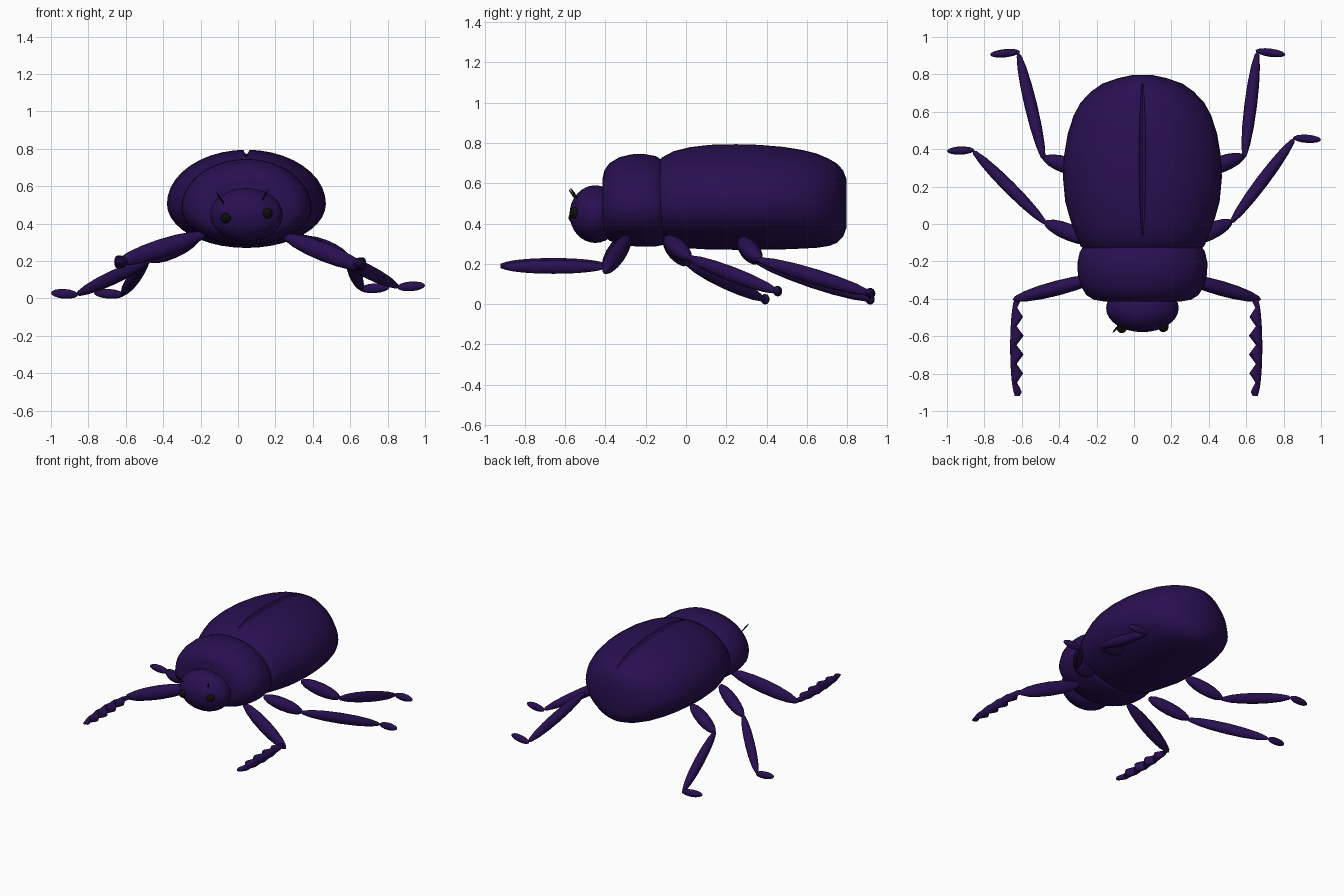
import bpy, bmesh, math
from mathutils import Vector

if "Cube" in bpy.data.objects:
    bpy.data.objects.remove(bpy.data.objects["Cube"], do_unlink=True)

MID = 0.045  # centre line of the body


def material(name, color):
    m = bpy.data.materials.new(name)
    m.use_nodes = True
    m.diffuse_color = color
    m.node_tree.nodes["Principled BSDF"].inputs["Base Color"].default_value = color
    return m


shell = material("dark indigo shell", (0.021, 0.005, 0.082, 1))
black = material("black", (0.004, 0.004, 0.004, 1))


def finish(bm, name, mat):
    bmesh.ops.recalc_face_normals(bm, faces=bm.faces)
    me = bpy.data.meshes.new(name)
    bm.to_mesh(me)
    bm.free()
    me.materials.append(mat)
    for p in me.polygons:
        p.use_smooth = True
    ob = bpy.data.objects.new(name, me)
    bpy.context.collection.objects.link(ob)
    return ob


def loft(name, sections, sides=40, mat=shell, belly=0.5):
    """Oval rings along y; each section is (y, centre x, half width, bottom z, top z)."""
    bm = bmesh.new()
    rings = []
    for y, cx, w, lo, hi in sections:
        cz = lo + (hi - lo) * belly
        ring = []
        for i in range(sides):
            a = math.tau * i / sides
            s = math.sin(a)
            ring.append(bm.verts.new((cx + w * math.cos(a), y,
                                      cz + s * ((hi - cz) if s > 0 else (cz - lo)))))
        rings.append(ring)
    for r, q in zip(rings, rings[1:]):
        for i in range(sides):
            j = (i + 1) % sides
            bm.faces.new((r[i], r[j], q[j], q[i]))
    bm.faces.new(rings[0])
    bm.faces.new(rings[-1])
    return finish(bm, name, mat)


def ellipsoid(name, center, radii, mat=shell, seg=32):
    bm = bmesh.new()
    bmesh.ops.create_uvsphere(bm, u_segments=seg, v_segments=seg // 2, radius=1)
    ob = finish(bm, name, mat)
    ob.location, ob.scale = center, radii
    return ob


def limb(name, start, end, width, height=None, mat=shell, seg=16):
    """Spindle-shaped segment between two points."""
    a, b = Vector(start), Vector(end)
    ob = ellipsoid(name, (a + b) / 2, (width, height or width, (b - a).length / 2), mat, seg)
    ob.rotation_euler = (b - a).to_track_quat("Z", "Y").to_euler()
    return ob


# Abdomen under the wing cases: y, half width, bottom, top
body = [(-0.14, 0.30, 0.33, 0.70), (-0.12, 0.33, 0.30, 0.728), (-0.06, 0.355, 0.285, 0.76),
        (0.02, 0.385, 0.277, 0.78), (0.12, 0.413, 0.271, 0.792), (0.25, 0.425, 0.27, 0.795),
        (0.36, 0.42, 0.27, 0.792), (0.48, 0.4, 0.272, 0.782), (0.58, 0.368, 0.276, 0.766),
        (0.65, 0.33, 0.28, 0.748), (0.71, 0.272, 0.289, 0.722), (0.75, 0.215, 0.305, 0.698),
        (0.78, 0.13, 0.335, 0.664), (0.797, 0.05, 0.38, 0.62)]
abdomen = loft("abdomen", [(y, MID, w, lo, hi) for y, w, lo, hi in body], belly=0.45)


# Seam between the wing cases, cut along the back
def back_height(y):
    for a, b in zip(body, body[1:]):
        if a[0] <= y <= b[0]:
            return a[3] + (b[3] - a[3]) * (y - a[0]) / (b[0] - a[0])


seam = []
for i in range(25):
    t = i / 24
    y = -0.06 + 0.81 * t
    k = max(math.sin(math.pi * t), 0.06) ** 0.5
    seam.append((y, MID, 0.018 * k, back_height(y) - 0.024 * k, back_height(y) + 0.024 * k))
cutter = loft("seam_cutter", seam, 12)
cutter.hide_render = True
cutter.hide_viewport = True
cut = abdomen.modifiers.new("seam", "BOOLEAN")
cut.operation, cut.solver, cut.object = "DIFFERENCE", "EXACT", cutter
bpy.context.view_layer.objects.active = abdomen
abdomen.select_set(True)
bpy.ops.object.modifier_apply(modifier="seam")
bpy.data.objects.remove(cutter, do_unlink=True)
bpy.ops.object.shade_smooth_by_angle(angle=math.radians(35))

# Thorax shield
shield = [(-0.415, 0.2, 0.38, 0.62), (-0.405, 0.26, 0.34, 0.665), (-0.38, 0.3, 0.315, 0.7),
          (-0.33, 0.33, 0.297, 0.73), (-0.27, 0.345, 0.288, 0.744), (-0.21, 0.348, 0.286, 0.746),
          (-0.15, 0.335, 0.287, 0.735), (-0.11, 0.31, 0.295, 0.71), (-0.08, 0.25, 0.34, 0.65)]
loft("thorax", [(y, MID, w, lo, hi) for y, w, lo, hi in shield], belly=0.43)

# Head, eyes and feelers
ellipsoid("head", (MID, -0.45, 0.447), (0.194, 0.128, 0.143))
ellipsoid("right_eye", (-0.065, -0.555, 0.43), (0.028,) * 3, black, 20)
ellipsoid("left_eye", (0.157, -0.55, 0.455), (0.028,) * 3, black, 20)
limb("right_feeler", (-0.075, -0.535, 0.505), (-0.115, -0.582, 0.57), 0.005, mat=black, seg=8)
limb("left_feeler", (0.128, -0.535, 0.52), (0.158, -0.575, 0.578), 0.005, mat=black, seg=8)


# Front shins: digging blades with teeth on the inner edge
def toothed_shin(name, outer_x, side, z):
    rows = []
    for i in range(53):
        t = i / 52
        bulge = max(1 - (2 * t - 1) ** 2, 0.03) ** 0.5
        phase = (t * 5.2) % 1
        tooth = abs(2 * phase - 1)
        outer = outer_x - side * 0.03 * (1 - bulge)
        width = (0.017 + 0.019 * tooth) * (0.35 + 0.65 * bulge)
        rows.append((-0.395 - 0.525 * t, outer - side * width, width,
                     z - 0.034 * bulge, z + 0.034 * bulge))
    ob = loft(name, rows, 16)
    for p in ob.data.polygons:
        p.use_smooth = False


toothed_shin("front_right_shin", -0.662, -1, 0.195)
toothed_shin("front_left_shin", 0.686, 1, 0.185)
limb("front_right_thigh", (-0.17, -0.28, 0.345), (-0.65, -0.405, 0.19), 0.04, 0.05)
limb("front_left_thigh", (0.24, -0.28, 0.335), (0.68, -0.405, 0.16), 0.04, 0.05)

# Middle and hind legs: body joint, knee, ankle, toe
legs = {
    "middle_right": ((-0.21, -0.1, 0.32), (-0.48, 0.01, 0.2), (-0.865, 0.395, 0.02), (-1.0, 0.39, 0.03)),
    "middle_left": ((0.28, -0.1, 0.33), (0.525, 0.015, 0.23), (0.86, 0.46, 0.06), (1.0, 0.45, 0.07)),
    "hind_right": ((-0.23, 0.27, 0.32), (-0.485, 0.355, 0.21), (-0.62, 0.92, 0.02), (-0.77, 0.905, 0.03)),
    "hind_left": ((0.33, 0.27, 0.32), (0.59, 0.365, 0.22), (0.66, 0.925, 0.05), (0.81, 0.905, 0.06)),
}
for name, (hip, knee, ankle, toe) in legs.items():
    hip, knee, ankle, toe = map(Vector, (hip, knee, ankle, toe))
    limb(name + "_thigh", hip, knee, 0.045)
    down = (ankle - knee).normalized()
    limb(name + "_shin", knee - down * 0.02, ankle, 0.034, 0.038)
    inward = (ankle - toe).normalized()
    limb(name + "_foot", ankle + inward * 0.01, toe, 0.022, 0.026)
